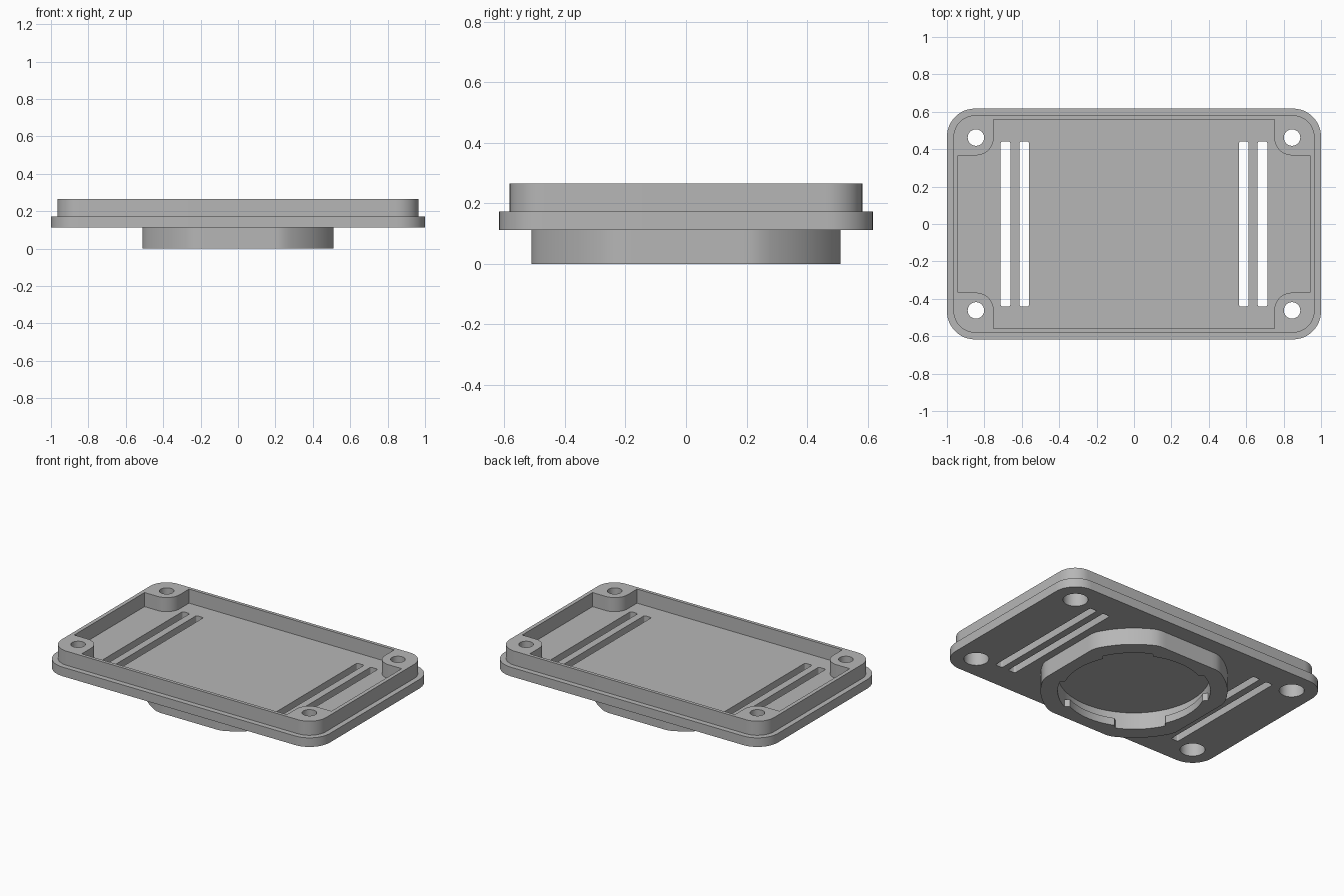
import bpy, bmesh, math
from math import cos, sin, radians

cube = bpy.data.objects.get("Cube")
if cube:
    bpy.data.objects.remove(cube, do_unlink=True)

grey = bpy.data.materials.new("grey plastic")
grey.use_nodes = True
colour = (0.47, 0.47, 0.47, 1)
grey.diffuse_color = colour
grey.node_tree.nodes["Principled BSDF"].inputs["Base Color"].default_value = colour


def arc(cx, cy, r, start, end, steps):
    """Points along an arc, angles in degrees."""
    angles = [radians(start + (end - start) * i / steps) for i in range(steps + 1)]
    return [(cx + r * cos(a), cy + r * sin(a)) for a in angles]


def circle(cx, cy, r, steps=48):
    return arc(cx, cy, r, 0, 360, steps)[:-1]


def rounded_rect(cx, cy, hx, hy, r, steps=12):
    pts = []
    for i, (sx, sy) in enumerate([(1, 1), (-1, 1), (-1, -1), (1, -1)]):
        pts += arc(cx + sx * (hx - r), cy + sy * (hy - r), r, 90 * i, 90 * i + 90, steps)
    return pts


def slab(name, outlines, z0, z1):
    """Extrude an outer outline with holes between two heights."""
    curve = bpy.data.curves.new(name, "CURVE")
    curve.dimensions = "2D"
    curve.fill_mode = "BOTH"
    curve.extrude = (z1 - z0) / 2
    for pts in outlines:
        spline = curve.splines.new("POLY")
        spline.points.add(len(pts) - 1)
        for p, (x, y) in zip(spline.points, pts):
            p.co = (x, y, 0, 1)
        spline.use_cyclic_u = True
    temp = bpy.data.objects.new(name + "_profile", curve)
    bpy.context.collection.objects.link(temp)
    deps = bpy.context.evaluated_depsgraph_get()
    mesh = bpy.data.meshes.new_from_object(temp.evaluated_get(deps))
    bpy.data.objects.remove(temp, do_unlink=True)

    bm = bmesh.new()
    bm.from_mesh(mesh)
    bmesh.ops.remove_doubles(bm, verts=bm.verts, dist=0.0001)
    bmesh.ops.translate(bm, verts=bm.verts, vec=(0, 0, (z0 + z1) / 2))
    bmesh.ops.recalc_face_normals(bm, faces=bm.faces)
    bm.to_mesh(mesh)
    bm.free()
    mesh.materials.clear()
    mesh.materials.append(grey)
    obj = bpy.data.objects.new(name, mesh)
    bpy.context.collection.objects.link(obj)
    bpy.ops.object.select_all(action="DESELECT")
    obj.select_set(True)
    bpy.context.view_layer.objects.active = obj
    bpy.ops.object.shade_smooth_by_angle(angle=radians(20))
    return obj


HOLE_X, HOLE_Y = 0.845, 0.462
PLATE_Z, RIM_Z, BORE_Z, TOP_Z = 0.112, 0.172, 0.21, 0.265
corners = [(sx * HOLE_X, sy * HOLE_Y) for sx in (1, -1) for sy in (1, -1)]
bores = [circle(x, y, 0.075) for x, y in corners]
screw_holes = [circle(x, y, 0.044) for x, y in corners]

# Base plate with strap slots and screw bores
slots = [rounded_rect(x, 0, 0.026, 0.442, 0.012, 4) for x in (-0.687, -0.587, 0.587, 0.687)]
slab("base_plate", [rounded_rect(0, 0, 1, 0.617, 0.15)] + bores + slots, PLATE_Z, RIM_Z)

# Raised rim: the cavity outline wraps around a rounded boss at each corner
quarter = ([(0.94, HOLE_Y - 0.095)]
           + arc(HOLE_X, HOLE_Y, 0.095, 270, 180, 12)
           + [(HOLE_X - 0.095, 0.56)])
cavity = (quarter + [(-x, y) for x, y in reversed(quarter)]
          + [(-x, -y) for x, y in quarter] + [(x, -y) for x, y in reversed(quarter)])
rim = rounded_rect(0, 0, 0.966, 0.582, 0.12)
slab("rim_lower", [rim, cavity] + bores, RIM_Z, BORE_Z)
slab("rim_upper", [rim, cavity] + screw_holes, BORE_Z, TOP_Z)

# Mounting ring underneath: a circle trimmed flat on four sides
FLAT = 0.51


def clamp(v):
    return max(-FLAT, min(FLAT, v))


ring = [(clamp(x), clamp(y)) for x, y in circle(0, 0, 0.56, 96)]
slab("mount_ring", [ring, circle(0, 0, 0.457, 96)], 0.05, PLATE_Z)

# Lip of the ring with four inward tabs between diagonal notches
lip = []
for k in range(4):
    lip += arc(0, 0, 0.427, 90 * k - 24, 90 * k + 24, 14)
    lip += arc(0, 0, 0.457, 90 * k + 26, 90 * k + 64, 12)
slab("mount_lip", [ring, lip], 0, 0.05)
